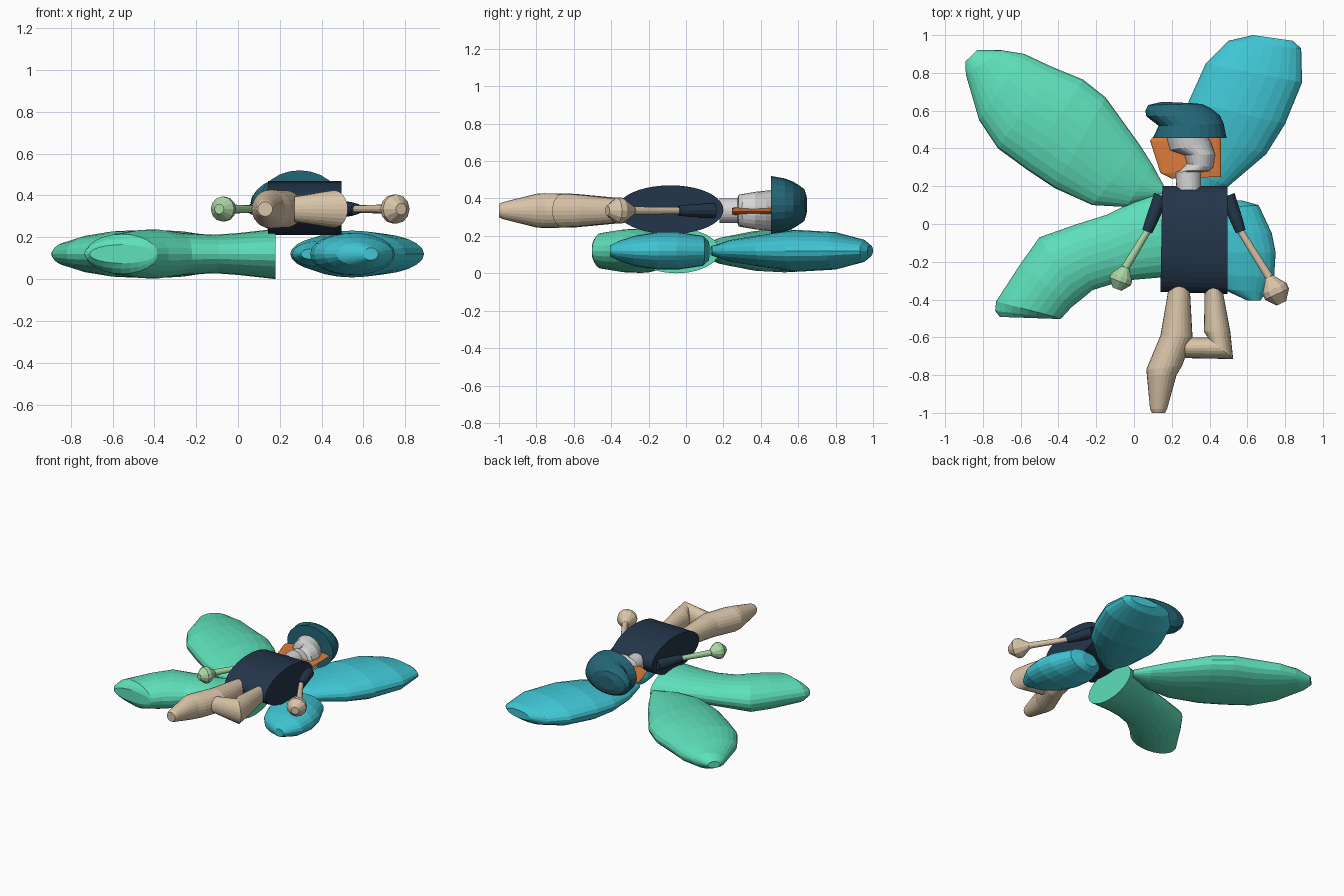
import bpy, bmesh, math
from mathutils import Vector


def material(name, rgb):
    lin = [((c / 255 + 0.055) / 1.055) ** 2.4 for c in rgb]
    m = bpy.data.materials.new(name)
    m.diffuse_color = (*lin, 1)
    return m


MINT = material("mint", (94, 224, 186))
AQUA = material("aqua", (64, 198, 212))
NAVY = material("navy", (36, 54, 74))
TEAL = material("dark teal", (36, 102, 119))
SKIN = material("beige", (217, 196, 168))
PALE = material("pale green", (172, 215, 166))
ORANGE = material("orange", (222, 124, 58))
WHITE = material("light grey", (214, 214, 214))


def loft(name, mat, zc, stations, sides=24):
    """Inflated shape: each station is an ellipse between two outline points,
    given as (x1, y1, x2, y2, half thickness)."""
    bm = bmesh.new()
    rings = []
    for x1, y1, x2, y2, h in stations:
        a, b = Vector((x1, y1, zc)), Vector((x2, y2, zc))
        mid, half = (a + b) / 2, (b - a) / 2
        rings.append([bm.verts.new(mid + half * math.cos(t) + Vector((0, 0, h * math.sin(t))))
                      for t in (2 * math.pi * i / sides for i in range(sides))])
    for r, s in zip(rings, rings[1:]):
        for i in range(sides):
            j = (i + 1) % sides
            bm.faces.new((r[i], r[j], s[j], s[i]))
    bm.faces.new(rings[0])
    bm.faces.new(rings[-1])
    bmesh.ops.recalc_face_normals(bm, faces=bm.faces)
    me = bpy.data.meshes.new(name)
    bm.to_mesh(me)
    bm.free()
    me.materials.append(mat)
    ob = bpy.data.objects.new(name, me)
    bpy.context.collection.objects.link(ob)
    return ob


def limb(name, mat, p, q, profile, sides=12):
    """Straight round piece from p to q; profile is (fraction, radius)."""
    p, q = Vector(p), Vector(q)
    d = (q - p).normalized()
    n = Vector((-d.y, d.x))
    st = []
    for t, r in profile:
        c = p.lerp(q, t)
        a, b = c + n * r, c - n * r
        st.append((a.x, a.y, b.x, b.y, r))
    return loft(name, mat, 0.335, st, sides)


# Wings
loft("upper_left_wing", MINT, 0.12, [
    (.165, .19, .14, .15, .025), (.10, .31, -.04, .09, .055), (.03, .42, -.22, .10, .08),
    (-.15, .67, -.42, .19, .11), (-.27, .765, -.57, .29, .115), (-.43, .83, -.72, .40, .11),
    (-.58, .90, -.82, .55, .09), (-.70, .92, -.89, .79, .06), (-.83, .92, -.893, .86, .025)])
loft("lower_left_wing", MINT, 0.12, [
    (.18, .18, .18, -.28, .12), (.0, .12, .0, -.295, .10), (-.14, .05, -.09, -.31, .092),
    (-.30, .0, -.22, -.35, .10), (-.50, -.07, -.28, -.40, .118), (-.60, -.21, -.33, -.44, .115),
    (-.73, -.41, -.385, -.50, .095), (-.735, -.46, -.39, -.502, .07), (-.71, -.492, -.395, -.503, .045)])
loft("upper_right_wing", AQUA, 0.12, [
    (.30, .13, .40, .14, .025), (.26, .30, .50, .20, .06), (.25, .50, .70, .37, .09),
    (.29, .65, .80, .53, .112), (.38, .85, .89, .75, .10), (.50, .97, .885, .93, .06),
    (.63, 1.0, .84, .97, .03)])
loft("lower_right_wing", AQUA, 0.12, [
    (.44, .12, .57, .125, .05), (.38, .08, .66, .10, .08), (.345, -.03, .73, -.05, .10),
    (.36, -.15, .75, -.15, .10), (.41, -.27, .742, -.28, .08), (.47, -.345, .70, -.36, .055),
    (.60, -.405, .67, -.405, .03)])

# Body: elliptical cylinder lying across
loft("torso", NAVY, 0.34, [(.15, .20, .14, -.36, .13), (.495, .20, .495, -.37, .13)], 40)

# Legs
loft("left_leg", SKIN, 0.335, [
    (.185, -.33, .295, -.33, .065), (.14, -.59, .31, -.60, .09), (.065, -.77, .255, -.75, .093),
    (.068, -.80, .225, -.80, .09), (.085, -.98, .175, -.98, .045), (.095, -1.0, .165, -1.0, .035)])
loft("right_leg", SKIN, 0.335, [
    (.375, -.33, .465, -.33, .06), (.37, -.57, .51, -.57, .085),
    (.39, -.60, .525, -.715, .09), (.27, -.60, .27, -.71, .06)])

# Arms: sleeve, forearm and faceted hand on each side
for side, mat, shoulder, elbow, wrist, tip, r in (
        ("left", PALE, (.145, .15), (.07, -.04), (-.045, -.23), (-.09, -.345), .06),
        ("right", SKIN, (.495, .15), (.565, -.04), (.715, -.28), (.78, -.42), .07)):
    limb(side + "_sleeve", NAVY, shoulder, elbow, [(0, .04), (.7, .033), (1, .027)])
    limb(side + "_forearm", mat, elbow, wrist, [(0, .018), (1, .022)])
    limb(side + "_hand", mat, wrist, tip, [(0, .022), (.45, r), (.65, r), (1, r * .4)])

# Neck and face
loft("head", WHITE, 0.335, [
    (.225, .18, .355, .18, .066), (.22, .275, .355, .275, .066), (.245, .285, .40, .28, .085),
    (.28, .32, .42, .30, .09), (.265, .365, .43, .37, .10), (.19, .39, .41, .43, .105),
    (.17, .46, .39, .46, .11)])

# Flat hair plate behind the face
loft("hair", ORANGE, 0.332, [
    (.20, .24, .46, .25, .018), (.14, .27, .46, .28, .022),
    (.085, .44, .46, .44, .022), (.10, .46, .46, .46, .02)])

# Soft cap
loft("cap", TEAL, 0.365, [
    (.10, .455, .49, .455, .155), (.13, .52, .475, .53, .143), (.065, .57, .455, .575, .125),
    (.06, .60, .41, .61, .105), (.075, .63, .36, .635, .085), (.15, .647, .30, .64, .05)])
